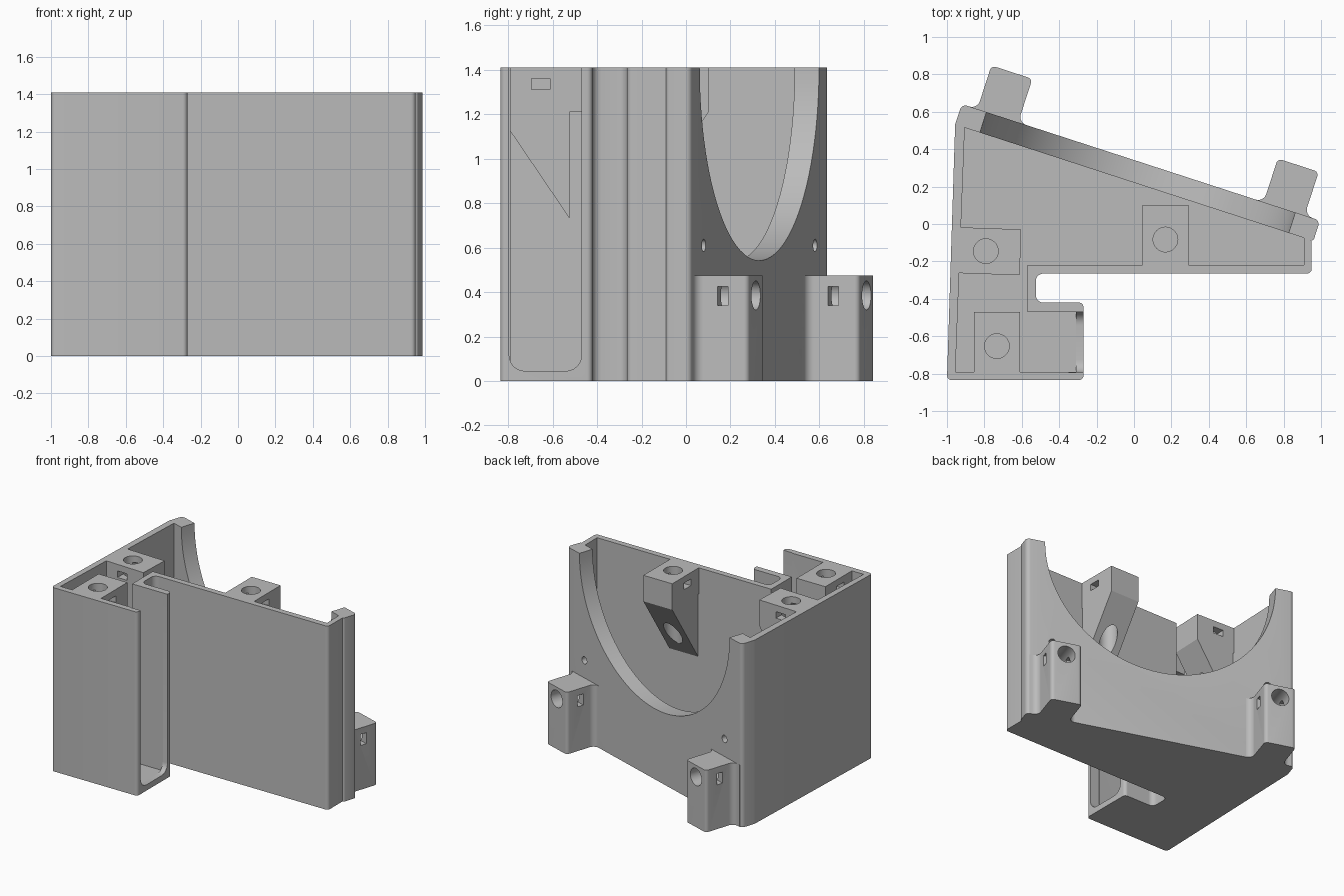
import bpy
import math
from mathutils import Vector, Matrix

if "Cube" in bpy.data.objects:
    bpy.data.objects.remove(bpy.data.objects["Cube"], do_unlink=True)

HEIGHT = 1.41
FLOOR = 0.045

grey = bpy.data.materials.new("plain grey")
grey.use_nodes = True
grey.diffuse_color = (0.5, 0.5, 0.5, 1)
grey.node_tree.nodes["Principled BSDF"].inputs["Base Color"].default_value = (0.5, 0.5, 0.5, 1)

# Frame of the slanted back plate: x along it, y outward
PLATE = Matrix.Translation((0.037, 0.33, 0)) @ Matrix.Rotation(math.radians(-18), 4, 'Z')


def on_plate(u, v):
    return tuple((PLATE @ Vector((u, v, 0))).xy)


def rounded(corners, steps=6):
    """Closed outline from (a, b, radius) corners."""
    pts = []
    n = len(corners)
    for i, c in enumerate(corners):
        here = Vector(c[:2])
        r = c[2] if len(c) > 2 else 0
        if r == 0:
            pts.append(here)
            continue
        to_prev = (Vector(corners[i - 1][:2]) - here).normalized()
        to_next = (Vector(corners[(i + 1) % n][:2]) - here).normalized()
        half = to_prev.angle(to_next) / 2
        centre = here + (to_prev + to_next).normalized() * r / math.sin(half)
        start = here + to_prev * r / math.tan(half) - centre
        end = here + to_next * r / math.tan(half) - centre
        sweep = start.angle_signed(end)
        for k in range(steps + 1):
            turn = Matrix.Rotation(-sweep * k / steps, 2)
            pts.append(centre + turn @ start)
    return pts


def prism(name, corners, low, high, matrix=None):
    """Extrude an outline in local z."""
    pts = rounded(corners)
    area = sum(p.x * q.y - q.x * p.y for p, q in zip(pts, pts[1:] + pts[:1]))
    if area < 0:
        pts.reverse()
    n = len(pts)
    verts = [(p.x, p.y, z) for z in (low, high) for p in pts]
    faces = [list(range(n))[::-1], list(range(n, 2 * n))]
    faces += [(i, (i + 1) % n, n + (i + 1) % n, n + i) for i in range(n)]
    mesh = bpy.data.meshes.new(name)
    mesh.from_pydata(verts, [], faces)
    if matrix:
        mesh.transform(matrix)
    mesh.materials.append(grey)
    obj = bpy.data.objects.new(name, mesh)
    bpy.context.collection.objects.link(obj)
    return obj


def box(a, b, c, matrix=None):
    return prism("cutter", [(a[0], b[0]), (a[1], b[0]), (a[1], b[1]), (a[0], b[1])], *c, matrix)


def cylinder(radius, low, high, matrix, sides=48):
    ring = [(radius * math.cos(math.tau * k / sides), radius * math.sin(math.tau * k / sides))
            for k in range(sides)]
    return prism("cutter", ring, low, high, matrix)


def cut(obj, *cutters):
    for cutter in cutters:
        cutter.hide_render = True
        mod = obj.modifiers.new("cut", 'BOOLEAN')
        mod.operation = 'DIFFERENCE'
        mod.solver = 'EXACT'
        mod.object = cutter
        bpy.context.view_layer.objects.active = obj
        bpy.ops.object.modifier_apply(modifier=mod.name)
        bpy.data.objects.remove(cutter, do_unlink=True)


def finish(obj):
    bpy.ops.object.select_all(action='DESELECT')
    obj.select_set(True)
    bpy.context.view_layer.objects.active = obj
    bpy.ops.object.shade_smooth_by_angle(angle=math.radians(30))


def outward(u, z):
    """Local z points out of the back plate."""
    return PLATE @ Matrix.Translation((u, 0, z)) @ Matrix.Rotation(math.radians(-90), 4, 'X')


# Main shell with a side slot
shell = prism("shell", [
    (-1, -0.835, 0.025), (-0.27, -0.835, 0.025), (-0.27, -0.42, 0.025),
    (-0.525, -0.42, 0.04), (-0.525, -0.265, 0.04), (0.95, -0.265, 0.025), (0.95, -0.09),
    (*on_plate(1.007, -0.115), 0.02), (*on_plate(1.007, 0), 0.03),
    (*on_plate(-1.007, 0), 0.03), (*on_plate(-1.007, -0.115), 0.02)], 0, HEIGHT)

# Hollow interior
cut(shell, prism("cutter", [
    (-0.955, -0.79), (-0.31, -0.79), (-0.31, -0.47), (-0.57, -0.47), (-0.57, -0.22),
    (0.91, -0.22), on_plate(0.953, -0.115), on_plate(-0.953, -0.115)], FLOOR, HEIGHT + 0.1))

# Round-bottomed end opening: local x, y, z become world y, z, x
END = Matrix(((0, 0, 1, 0), (1, 0, 0, 0), (0, 1, 0, 0), (0, 0, 0, 1)))
cut(shell, prism("cutter", [(-0.795, FLOOR, 0.07), (-0.47, FLOOR, 0.07),
                            (-0.47, 1.6), (-0.795, 1.6)], -0.35, -0.2, END))

# Half-round cut and pin holes in the back plate
cut(shell, cylinder(0.868, -0.16, 0.1, outward(0, HEIGHT), 96),
    *[cylinder(0.028, -0.2, 0.1, outward(s * 0.81, 0.61), 24) for s in (-1, 1)])
finish(shell)

# Mounting tabs on the back plate
for name, s in (("left_tab", 1), ("right_tab", -1)):
    outline = [(0.62, -0.05), (0.62, 0), (0.69, 0, 0.045), (0.69, 0.245, 0.025),
               (0.92, 0.245, 0.025), (0.92, 0, 0.045), (0.985, 0), (0.985, -0.05)]
    tab = prism(name, [(s * c[0], *c[1:]) for c in outline], 0, 0.475, PLATE)
    cut(tab, cylinder(0.065, 0.02, 0.4, outward(s * 0.805, 0.385)),
        box(sorted((s * 0.6, s * 1.1)), (0.1, 0.15), (0.34, 0.425), PLATE))
    finish(tab)


# Screw bosses with sloping undersides; local x points to the tip
def boss(name, x, y, angle, tip, tip_low, back):
    place = Matrix.Translation((x, y, 0)) @ Matrix.Rotation(math.radians(angle), 4, 'Z')
    side = place @ Matrix.Rotation(math.radians(90), 4, 'X')
    obj = prism(name, [(tip, HEIGHT), (tip, tip_low), (-0.13, 0.73), (-0.13, 1.21),
                       (back, 1.21), (back, HEIGHT)], -0.1225, 0.1225, side)
    cut(obj, cylinder(0.066, 0.5, 1.6, place),
        box((-0.042, 0.042), (-0.2, 0.2), (1.31, 1.36), place))
    finish(obj)


boss("middle_boss", 0.168, -0.083, 90, 0.185, 1.21, -0.16)
boss("side_boss", -0.792, -0.145, -2, 0.185, 1.21, -0.165)
boss("front_boss", -0.733, -0.653, -90, 0.155, 1.15, -0.183)
